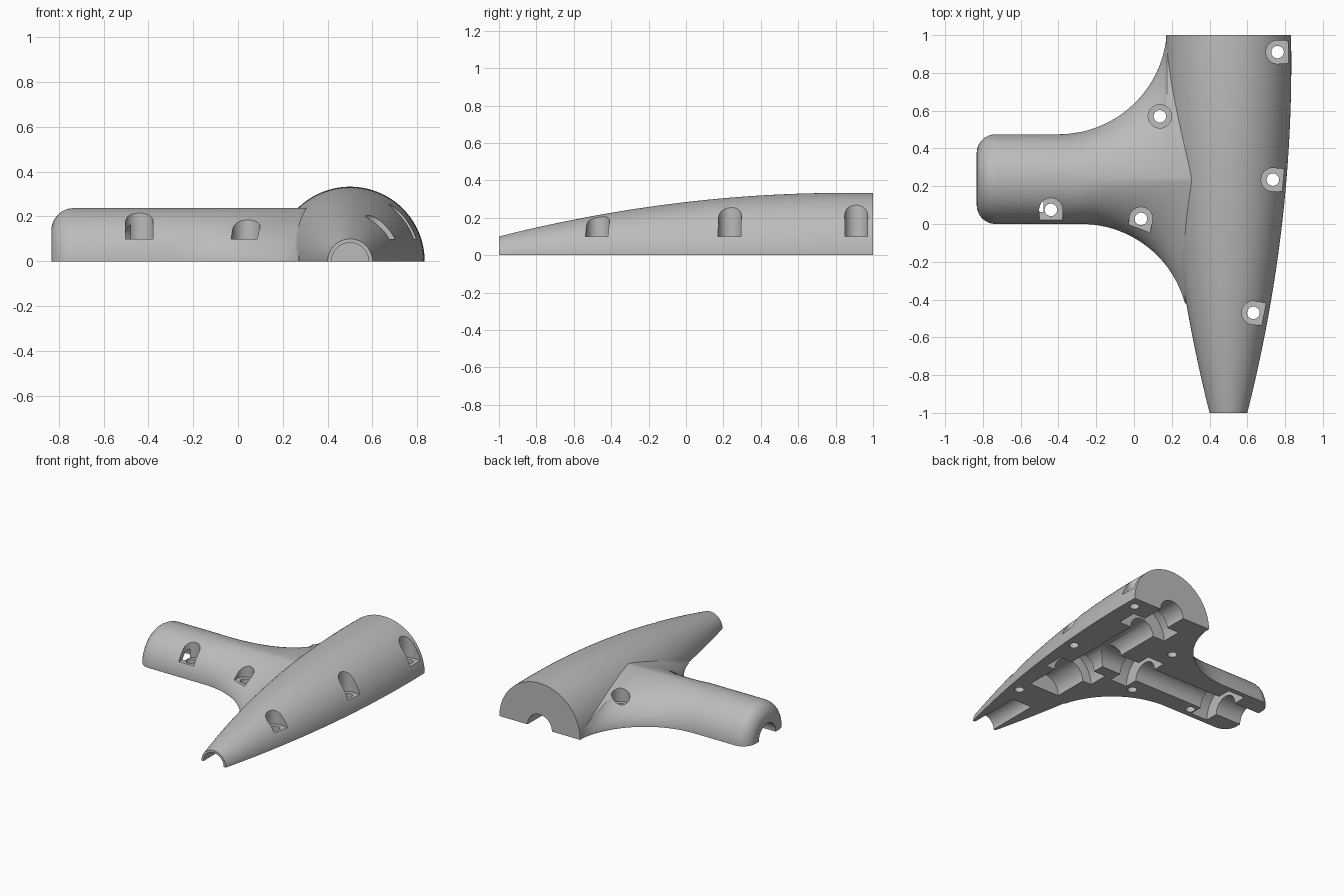
import bpy, bmesh, math
from mathutils import Matrix, Vector

if "Cube" in bpy.data.objects:
    bpy.data.objects.remove(bpy.data.objects["Cube"])

AX = 0.5      # x of the main barrel axis
AY = 0.2375   # y of the side arm axis
SEG = 96

grey = bpy.data.materials.new("plain_grey")
grey.diffuse_color = (0.5, 0.5, 0.5, 1)
grey.use_nodes = True
grey.node_tree.nodes["Principled BSDF"].inputs["Base Color"].default_value = grey.diffuse_color


def add_object(name, bm):
    bmesh.ops.recalc_face_normals(bm, faces=bm.faces)
    me = bpy.data.meshes.new(name)
    bm.to_mesh(me)
    bm.free()
    me.materials.append(grey)
    ob = bpy.data.objects.new(name, me)
    bpy.context.collection.objects.link(ob)
    return ob


def loft(name, rings):
    """Skin a list of closed rings and cap both ends."""
    bm = bmesh.new()
    vs = [[bm.verts.new(p) for p in ring] for ring in rings]
    for a, b in zip(vs, vs[1:]):
        for i in range(len(a)):
            j = (i + 1) % len(a)
            bm.faces.new((a[i], a[j], b[j], b[i]))
    bm.faces.new(vs[0])
    bm.faces.new(vs[-1])
    return add_object(name, bm)


def combine(target, tool, operation):
    mod = target.modifiers.new("bool", 'BOOLEAN')
    mod.operation, mod.solver, mod.object = operation, 'MANIFOLD', tool
    tool.hide_render = True
    bpy.context.view_layer.objects.active = target
    bpy.ops.object.modifier_apply(modifier=mod.name)
    bpy.data.objects.remove(tool)


def rod(axis, centre, r, lo, hi, seg=48):
    """Cylinder along an axis, spanning lo..hi on it."""
    bm = bmesh.new()
    bmesh.ops.create_cone(bm, cap_ends=True, segments=seg, radius1=r, radius2=r, depth=hi - lo)
    rot = {'X': Matrix.Rotation(math.pi / 2, 4, 'Y'),
           'Y': Matrix.Rotation(math.pi / 2, 4, 'X'), 'Z': Matrix()}[axis]
    c = Vector(centre)
    c['XYZ'.index(axis)] = (lo + hi) / 2
    bm.transform(Matrix.Translation(c) @ rot @ Matrix.Rotation(math.pi / seg, 4, 'Z'))
    return add_object("rod_cutter", bm)


def block(size, offset, angle=0.0, at=(0, 0, 0)):
    bm = bmesh.new()
    bmesh.ops.create_cube(bm, size=1)
    bm.transform(Matrix.Translation(at) @ Matrix.Rotation(angle, 4, 'Z')
                 @ Matrix.Translation(offset) @ Matrix.Diagonal((*size, 1)))
    return add_object("block_cutter", bm)


# main barrel: bulging body of revolution along y
def barrel_ring(y):
    r = 0.333 - 0.233 * ((0.85 - y) / 1.85) ** 2
    return [(AX + r * math.cos(t), y, r * math.sin(t))
            for t in (2 * math.pi * (i + 0.5) / SEG for i in range(SEG))]


housing = loft("housing_half", [barrel_ring(-1 + 2 * i / 40) for i in range(41)])


# side arm: rounded end, straight tube, then flaring into the barrel
def arm_ring(x):
    r = 0.2375
    if x < -0.733:
        r = 0.1375 + math.sqrt(max(0, 0.01 - (-0.733 - x) ** 2))
    lo = hi = r
    p_lo = p_hi = 2.0   # roundness of each side of the section
    if x > -0.4:
        hi = min(1.05 - math.sqrt(max(0, 0.575 ** 2 - (x + 0.4) ** 2)), 0.995) - AY
        p_hi = 2 - 0.5 * min(1, (x + 0.4) / 0.6)
    if x > -0.28:
        lo = AY + 0.57 - math.sqrt(max(0, 0.57 ** 2 - (min(x, 0.27) + 0.28) ** 2))
        p_lo = 2 - 0.84 * min(1, (x + 0.28) / 0.54) ** 0.8
    ring = []
    for i in range(SEG):
        t = 2 * math.pi * (i + 0.5) / SEG
        c, s = math.cos(t), math.sin(t)
        w, p = (hi, p_hi) if c > 0 else (lo, p_lo)
        ring.append((x, AY + w * math.copysign(abs(c) ** (2 / p), c),
                     r * math.copysign(abs(s) ** (2 / p), s)))
    return ring


xs = [-0.733 - 0.1 * math.cos(math.pi / 2 * i / 8) for i in range(9)]
xs += [-0.4, -0.34, -0.28] + [-0.28 + 0.455 * math.sin(math.pi / 2 * i / 24) for i in range(1, 25)]
xs += [0.2, 0.225, 0.25, 0.27, 0.42]
combine(housing, loft("side_arm", [arm_ring(x) for x in xs]), 'UNION')

# bores and collar seats along the split face: axis, radius, start, end
bores = [
    ('Y', 0.083, -1.1, -0.6), ('Y', 0.125, -0.36, 0.0), ('Y', 0.1, -0.05, 1.1),
    ('Y', 0.2, -0.1, 0.05), ('Y', 0.2, 0.68, 0.83),
    ('X', 0.099, -0.95, 0.47), ('X', 0.2, 0.1, 0.24), ('X', 0.2, -0.62, -0.48),
]
for axis, r, lo, hi in bores:
    combine(housing, rod(axis, (AX, AY, 0), r, lo, hi), 'DIFFERENCE')

# screw pockets: x, y, direction of the open side (None = round only)
pockets = [
    (0.76, 0.91, 0), (0.735, 0.235, -3), (0.632, -0.47, -8),
    (-0.44, 0.075, -90), (0.037, 0.027, -100), (0.137, 0.57, None),
]
for x, y, side in pockets:
    combine(housing, rod('Z', (x, y, 0), 0.062, 0.1, 0.6, 40), 'DIFFERENCE')
    combine(housing, rod('Z', (x, y, 0), 0.033, -0.1, 0.3, 32), 'DIFFERENCE')
    if side is not None:
        slot = block((0.2, 0.122, 0.5), (0.1, 0, 0.3503), math.radians(side), (x, y, 0))
        combine(housing, slot, 'DIFFERENCE')

# flat split face
combine(housing, block((4, 4, 1), (0, 0, -0.5)), 'DIFFERENCE')

# smooth shading with crisp edges
bpy.ops.object.select_all(action='DESELECT')
housing.select_set(True)
bpy.context.view_layer.objects.active = housing
bpy.ops.object.shade_smooth_by_angle(angle=math.radians(30))
